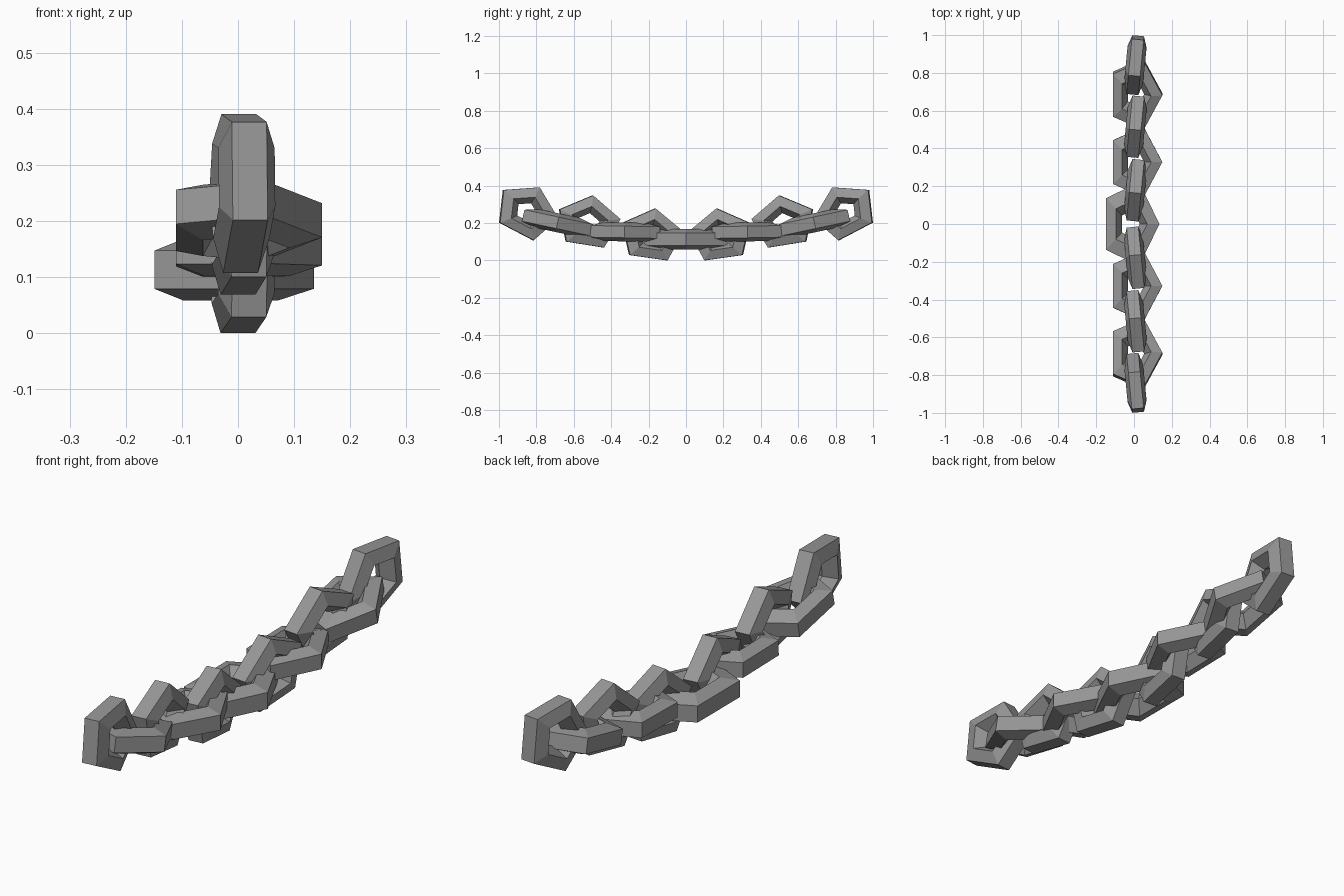
import bpy, bmesh
from math import sin, cos, radians, tau, pi
from mathutils import Matrix, Vector

cube = bpy.data.objects.get("Cube")
if cube:
    bpy.data.objects.remove(cube, do_unlink=True)

iron = bpy.data.materials.new("iron grey")
iron.use_nodes = True
GREY = (0.31, 0.31, 0.31, 1)
iron.diffuse_color = GREY
iron.node_tree.nodes["Principled BSDF"].inputs["Base Color"].default_value = GREY

SIDES = 5


def link(name, centre, radius, tube, stretch, pitch, yaw=0, upright=False, mirror=False):
    """Five-sided ring with a five-sided tube, point towards +z (upright) or +x (flat)."""
    turn = Matrix.Rotation(radians(yaw), 3, 'Z') @ Matrix.Rotation(radians(pitch), 3, 'X')
    core = radius - tube * cos(pi / SIDES)
    bm = bmesh.new()
    rings = []
    for i in range(SIDES):
        a = tau * i / SIDES
        ring = []
        for j in range(SIDES):
            b = tau * (j + 0.5) / SIDES      # flat face outward, ridge inward
            r = core + tube * cos(b)
            along, point, side = r * sin(a) * stretch, r * cos(a), tube * sin(b)
            p = Vector((side, along, point) if upright else (point, along, side))
            p = turn @ p + Vector(centre)
            if mirror:
                p.y = -p.y
            ring.append(bm.verts.new(p))
        rings.append(ring)
    for i in range(SIDES):
        r0, r1 = rings[i], rings[(i + 1) % SIDES]
        for j in range(SIDES):
            k = (j + 1) % SIDES
            bm.faces.new((r0[j], r0[k], r1[k], r1[j]))
    bmesh.ops.recalc_face_normals(bm, faces=bm.faces)
    mesh = bpy.data.meshes.new(name)
    bm.to_mesh(mesh)
    bm.free()
    mesh.materials.append(iron)
    bpy.context.collection.objects.link(bpy.data.objects.new(name, mesh))


# Large flat link in the middle of the sagging chain
link("middle_link", (-0.022, 0, 0.113), 0.157, 0.058, 1.48, 0)

# Matching halves rising to both ends
for end, mirror in (("back", True), ("front", False)):
    end = "front" if mirror else "back"
    for n, (y, z, pitch) in enumerate([(0.185, 0.132, 8), (0.522, 0.202, 9), (0.852, 0.26, 27.5)]):
        link(f"{end}_upright_link_{n + 1}", (0.008, y, z), 0.147, 0.053, 1.18,
             pitch, yaw=-5.5, upright=True, mirror=mirror)
    for n, (y, z, pitch) in enumerate([(0.328, 0.152, 1), (0.687, 0.201, 12)]):
        link(f"{end}_flat_link_{n + 1}", (0.006, y, z), 0.144, 0.053, 1.37,
             pitch, mirror=mirror)
